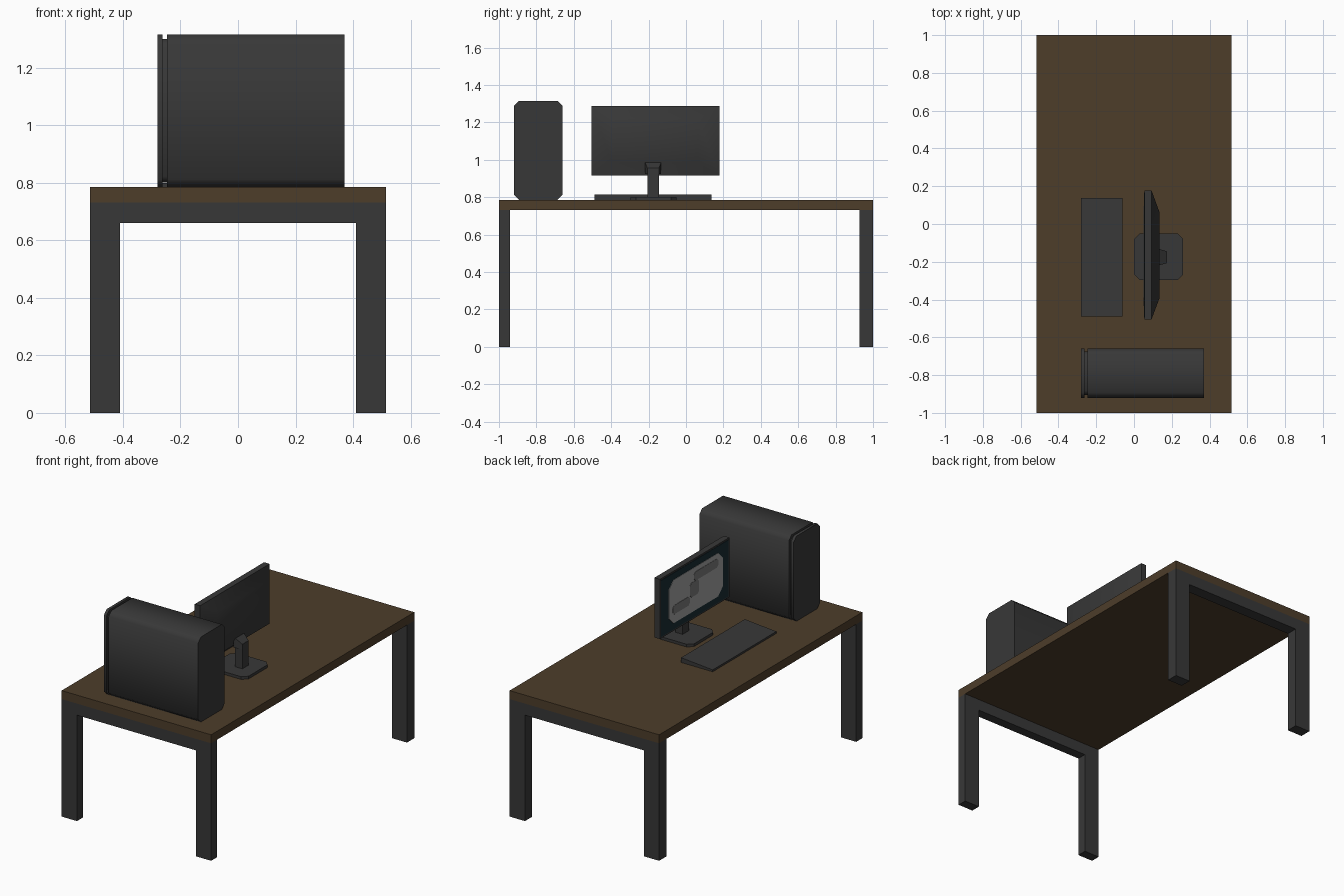
import bpy, bmesh, math

if "Cube" in bpy.data.objects:
    bpy.data.objects.remove(bpy.data.objects["Cube"])


def material(name, r, g, b):
    m = bpy.data.materials.new(name)
    m.diffuse_color = (r, g, b, 1)
    m.use_nodes = True
    m.node_tree.nodes["Principled BSDF"].inputs["Base Color"].default_value = m.diffuse_color
    return m


WOOD = material("brown_wood", 0.075, 0.047, 0.023)
DARK = material("charcoal", 0.039, 0.039, 0.039)
SCREEN = material("dark_teal", 0.009, 0.025, 0.033)
LIGHT = material("light_grey", 0.36, 0.36, 0.36)
MID = material("mid_grey", 0.19, 0.19, 0.19)


def loft(name, rings, mat, smooth=None):
    """Skin equal-length rings of points and cap both ends."""
    bm = bmesh.new()
    vs = [[bm.verts.new(p) for p in ring] for ring in rings]
    n = len(vs[0])
    for a, b in zip(vs, vs[1:]):
        for i in range(n):
            bm.faces.new((a[i], a[(i + 1) % n], b[(i + 1) % n], b[i]))
    bm.faces.new(vs[0])
    bm.faces.new(vs[-1])
    bmesh.ops.recalc_face_normals(bm, faces=bm.faces[:])
    me = bpy.data.meshes.new(name)
    bm.to_mesh(me)
    bm.free()
    me.materials.append(mat)
    ob = bpy.data.objects.new(name, me)
    bpy.context.collection.objects.link(ob)
    if smooth:
        bpy.ops.object.select_all(action='DESELECT')
        ob.select_set(True)
        bpy.context.view_layer.objects.active = ob
        bpy.ops.object.shade_smooth_by_angle(angle=math.radians(smooth))
    return ob


def rect(a0, a1, b0, b1, c=0.0):
    """Rectangle with corners cut off by c."""
    if not c:
        return [(a0, b0), (a1, b0), (a1, b1), (a0, b1)]
    return [(a0 + c, b0), (a1 - c, b0), (a1, b0 + c), (a1, b1 - c),
            (a1 - c, b1), (a0 + c, b1), (a0, b1 - c), (a0, b0 + c)]


def at_x(x, pts):
    return [(x, a, b) for a, b in pts]


def at_y(y, pts):
    return [(a, y, b) for a, b in pts]


def at_z(z, pts):
    return [(a, b, z) for a, b in pts]


# Table top
top = rect(-0.515, 0.515, -1, 1)
loft("table_top", [at_z(0.732, top), at_z(0.785, top)], WOOD)

# U-shaped leg frames at both ends
frame = [(-0.515, 0), (-0.41, 0), (-0.41, 0.66), (0.41, 0.66), (0.41, 0),
         (0.515, 0), (0.515, 0.732), (-0.515, 0.732)]
for name, y0, y1 in (("front_leg_frame", -1, -0.94), ("back_leg_frame", 0.928, 1)):
    loft(name, [at_y(y0, frame), at_y(y1, frame)], DARK)

# Computer tower: chamfered shell with a groove behind the face panel
outer = rect(-0.92, -0.66, 0.785, 1.315, 0.027)
inner = rect(-0.905, -0.675, 0.80, 1.30, 0.022)
loft("computer_tower",
     [at_x(-0.28, outer), at_x(-0.262, outer), at_x(-0.262, inner),
      at_x(-0.247, inner), at_x(-0.247, outer), at_x(0.37, outer)], DARK, 50)

# Monitor housing with tapered back
panel = rect(-0.505, 0.178, 0.915, 1.287)
loft("monitor_housing",
     [at_x(0.055, panel), at_x(0.093, panel),
      at_x(0.134, rect(-0.395, 0.065, 0.985, 1.22))], DARK, 40)


# Screen and abstract picture plates
def plate(name, pts, x, mat):
    loft(name, [at_x(x, pts), at_x(0.056, pts)], mat)


plate("screen", rect(-0.495, 0.168, 0.925, 1.277), 0.053, SCREEN)
plate("screen_picture", rect(-0.435, 0.095, 0.965, 1.235, 0.045), 0.051, LIGHT)
for i, (y0, y1, z0, z1) in enumerate(((-0.39, -0.15, 1.15, 1.205),
                                      (-0.20, -0.11, 1.06, 1.15),
                                      (-0.11, 0.06, 1.02, 1.075))):
    plate(f"screen_patch_{i + 1}", rect(y0, y1, z0, z1, 0.015), 0.049, MID)

# Monitor stand
base = rect(0, 0.26, -0.297, -0.05, 0.03)
loft("stand_base", [at_z(0.785, base), at_z(0.802, base)], DARK)
neck = rect(0.125, 0.175, -0.207, -0.145)
loft("stand_neck", [at_z(0.80, neck), at_z(0.94, neck)], DARK)
loft("stand_bracket",
     [at_x(0.12, rect(-0.218, -0.133, 0.925, 0.985)),
      at_x(0.135, rect(-0.218, -0.133, 0.925, 0.985)),
      at_x(0.175, rect(-0.207, -0.145, 0.925, 0.955))], DARK)

# Wedge keyboard
wedge = [(-0.28, 0.785), (-0.062, 0.785), (-0.062, 0.815), (-0.28, 0.797)]
loft("keyboard", [at_y(-0.49, wedge), at_y(0.137, wedge)], DARK)
